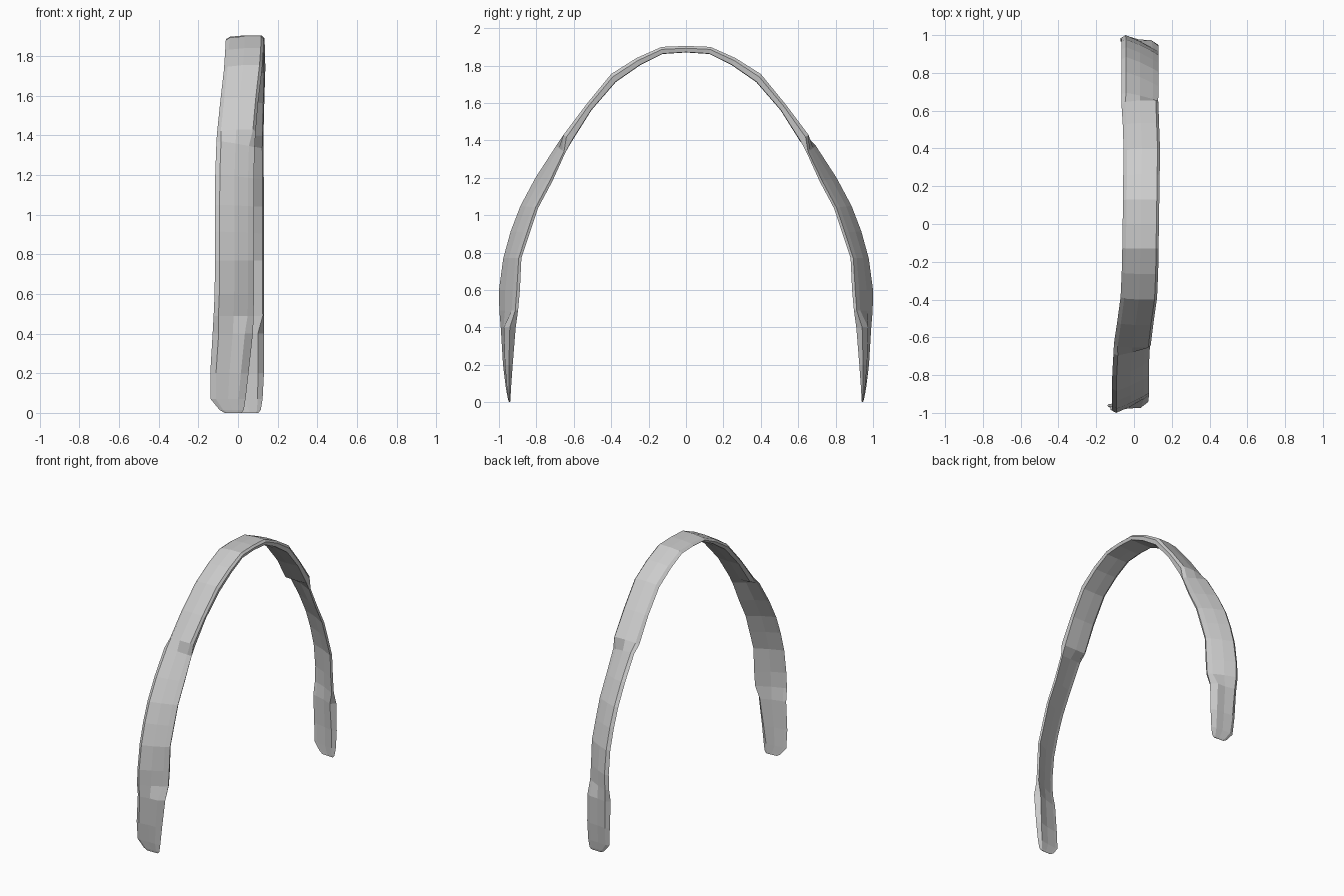
import bpy, bmesh

# Cross-sections as (u across the width, d depth from outer to inner side)
TOP = [(0, .55), (.1, .2), (.5, 0), (.93, 0), (1, .35), (.97, .95), (.5, 1), (.1, .95)]
LEG = [(0, .14), (.12, 0), (.5, .3), (.85, .66), (1, .85), (.97, 1), (.5, .5), (.12, .2)]
FLARE = [(0, .3), (.15, .03), (.5, .2), (.8, .22), (1, .6), (.85, .97), (.5, .6), (.12, .35)]

# Stations: outer (y, z), inner (y, z), x left, x right, side shift, section
STATIONS = [
    (.000, 1.905, .000, 1.870, -.060, .132, .000, TOP),
    (.130, 1.900, .125, 1.862, -.060, .132, .002, TOP),
    (.265, 1.840, .245, 1.802, -.061, .132, .004, TOP),
    (.400, 1.755, .375, 1.712, -.063, .130, .008, TOP),
    (.535, 1.590, .505, 1.562, -.074, .118, .015, TOP),
    (.655, 1.430, .610, 1.395, -.086, .109, .020, TOP),
    (.695, 1.370, .645, 1.335, -.087, .106, .022, LEG),
    (.805, 1.200, .715, 1.180, -.090, .105, .025, LEG),
    (.885, 1.050, .790, 1.040, -.091, .105, .025, LEG),
    (.937, .915, .835, .905, -.091, .105, .025, LEG),
    (.977, .770, .880, .770, -.091, .105, .025, LEG),
    (1.00, .600, .888, .600, -.093, .105, .025, LEG),
    (.998, .490, .898, .490, -.097, .105, .026, LEG),
    (.993, .400, .908, .400, -.100, .103, .028, FLARE),
    (.980, .200, .925, .200, -.101, .092, .039, FLARE),
    (.963, .070, .935, .070, -.095, .081, .043, FLARE),
    (.952, .015, .938, .015, -.050, .072, .043, FLARE),
    (.947, .000, .940, .000, -.025, .060, .043, FLARE),
]


def ring(bm, station, side):
    yo, zo, yi, zi, xl, xr, shift, section = station
    return [bm.verts.new((xl + (xr - xl) * u + side * shift,
                          side * (yo + (yi - yo) * d),
                          zo + (zi - zo) * d)) for u, d in section]


# Arched band, from the front tip over the crown to the back tip
bm = bmesh.new()
rings = [ring(bm, s, -1) for s in reversed(STATIONS)]
rings += [ring(bm, s, 1) for s in STATIONS[1:]]
for a, b in zip(rings, rings[1:]):
    for i in range(len(a)):
        j = (i + 1) % len(a)
        bm.faces.new((a[i], a[j], b[j], b[i]))

# Closed tips
bm.faces.new(rings[0])
bm.faces.new(rings[-1])
bmesh.ops.recalc_face_normals(bm, faces=bm.faces)

mesh = bpy.data.meshes.new("arched_band")
bm.to_mesh(mesh)
bm.free()
band = bpy.data.objects.new("arched_band", mesh)
bpy.context.collection.objects.link(band)
